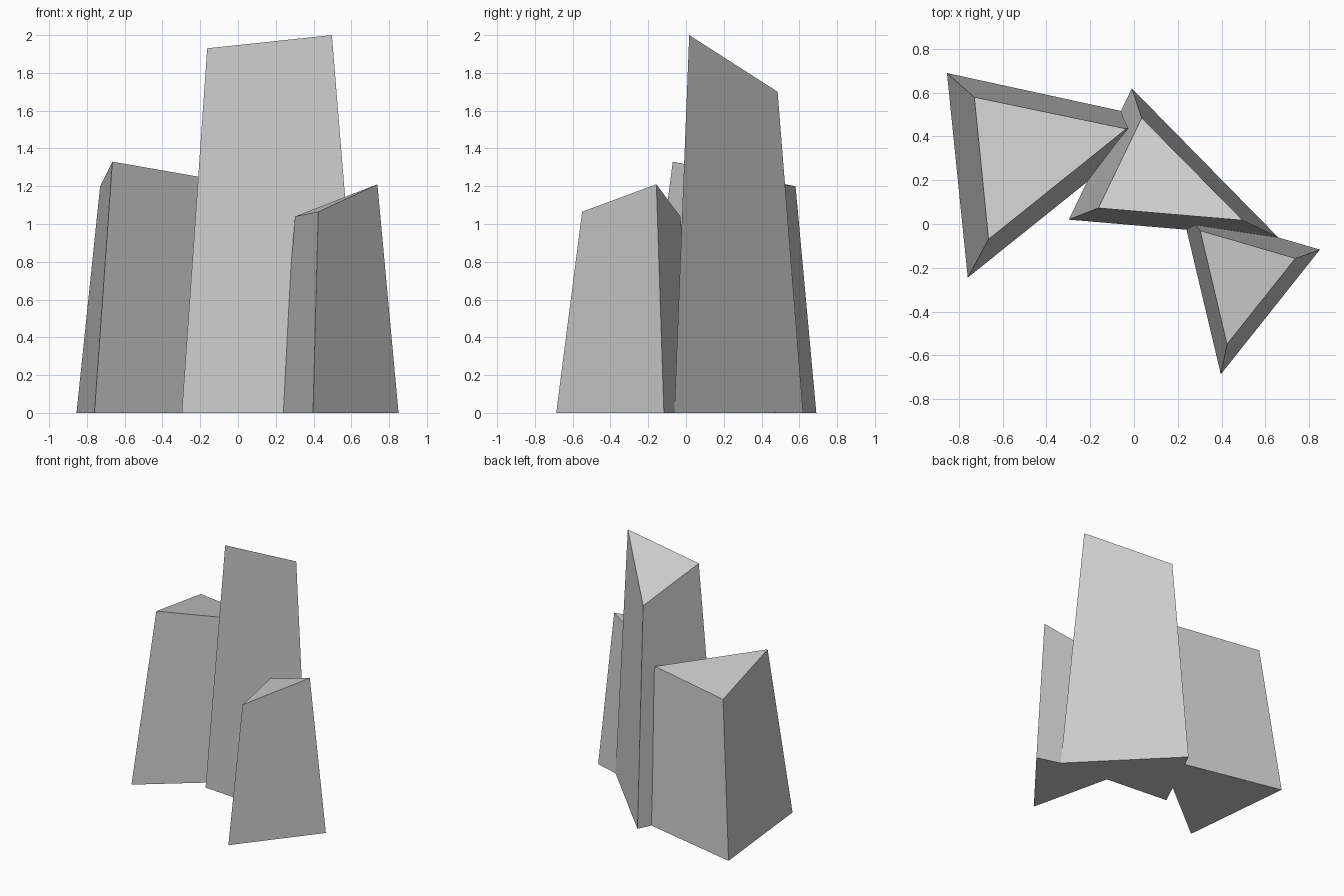
import bpy, bmesh

if "Cube" in bpy.data.objects:
    bpy.data.objects.remove(bpy.data.objects["Cube"])


def crystal(name, base, top):
    """Tapered three-sided column: base corners (x, y), slanted top corners (x, y, z)."""
    bm = bmesh.new()
    low = [bm.verts.new((x, y, 0)) for x, y in base]
    high = [bm.verts.new(p) for p in top]
    bm.faces.new(low[::-1])
    bm.faces.new(high)
    n = len(low)
    for i in range(n):
        j = (i + 1) % n
        bm.faces.new((low[i], low[j], high[j], high[i]))
    bmesh.ops.recalc_face_normals(bm, faces=bm.faces)
    mesh = bpy.data.meshes.new(name)
    bm.to_mesh(mesh)
    bm.free()
    obj = bpy.data.objects.new(name, mesh)
    bpy.context.collection.objects.link(obj)
    return obj


# Tall middle column
crystal("tall_crystal",
        [(-0.298, 0.02), (0.66, -0.062), (-0.01, 0.62)],
        [(-0.163, 0.073), (0.497, 0.017), (0.035, 0.485, )[:2]] and
        [(-0.163, 0.073, 1.93), (0.497, 0.017, 2.0), (0.035, 0.485, 1.70)])

# Wide column at the left
crystal("left_crystal",
        [(-0.855, 0.69), (-0.76, -0.245), (0.137, 0.474)],
        [(-0.73, 0.58, 1.20), (-0.665, -0.07, 1.33), (-0.035, 0.435, 1.22)])

# Short column at the front right
crystal("right_crystal",
        [(0.218, 0.067), (0.397, -0.687), (0.85, -0.117)],
        [(0.302, -0.03, 1.04), (0.425, -0.55, 1.065), (0.738, -0.157, 1.21)])
